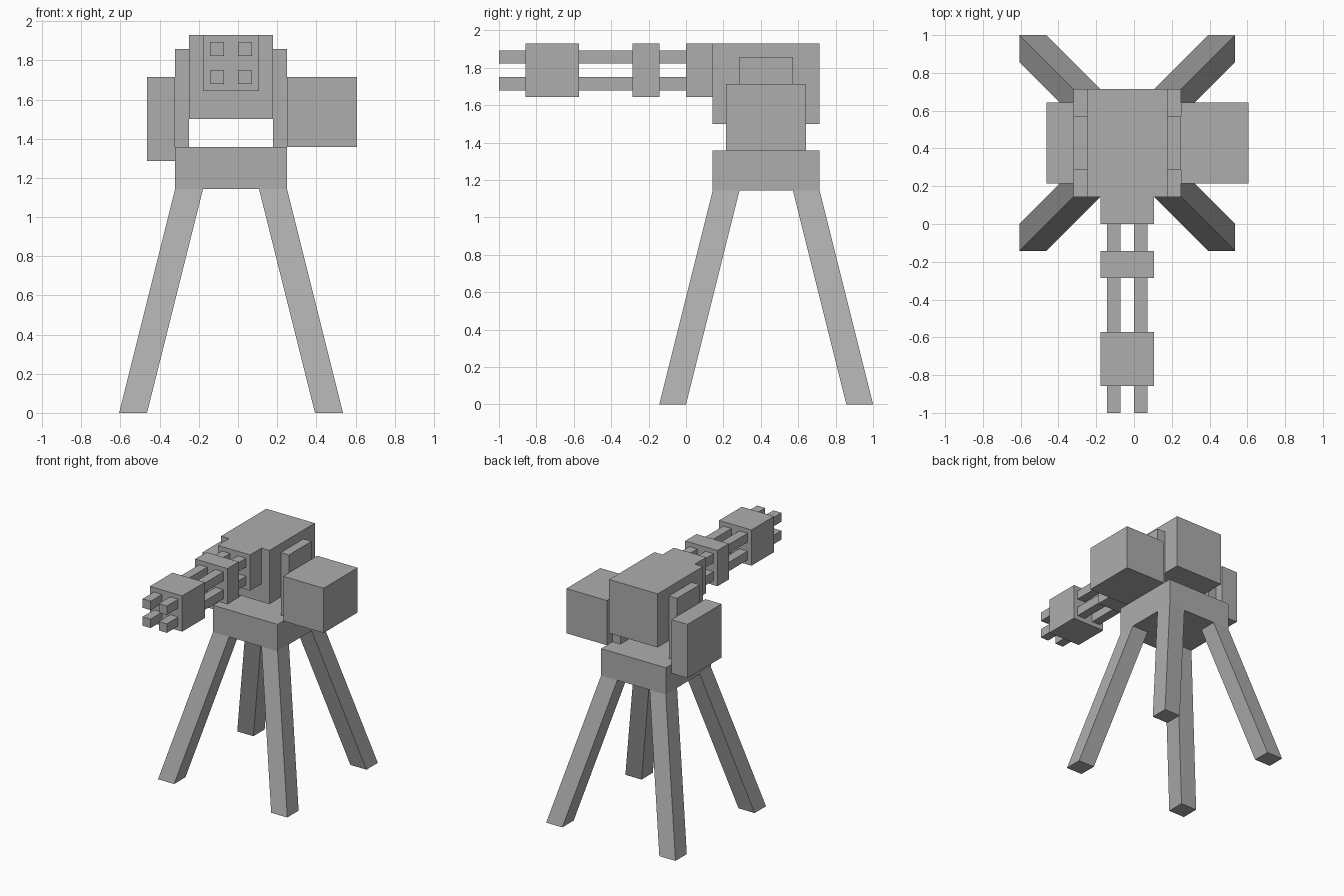
import bpy

if "Cube" in bpy.data.objects:
    bpy.data.objects.remove(bpy.data.objects["Cube"])

U = 1 / 14  # the model sits on a regular grid of this size

grey = bpy.data.materials.new("plain grey")
grey.diffuse_color = (0.42, 0.42, 0.42, 1)
grey.use_nodes = True
grey.node_tree.nodes["Principled BSDF"].inputs["Base Color"].default_value = grey.diffuse_color


def prism(name, bottom, top, z0, z1):
    """Box whose bottom and top rectangles (x0, x1, y0, y1) may differ, in grid units."""
    verts = []
    for (x0, x1, y0, y1), z in ((bottom, z0), (top, z1)):
        verts += [(x * U, y * U, z * U) for x, y in ((x0, y0), (x1, y0), (x1, y1), (x0, y1))]
    faces = [(3, 2, 1, 0), (4, 5, 6, 7)]
    faces += [(i, (i + 1) % 4, (i + 1) % 4 + 4, i + 4) for i in range(4)]
    mesh = bpy.data.meshes.new(name)
    mesh.from_pydata(verts, [], faces)
    mesh.materials.append(grey)
    obj = bpy.data.objects.new(name, mesh)
    bpy.context.collection.objects.link(obj)
    return obj


def box(name, x0, x1, y0, y1, z0, z1):
    return prism(name, (x0, x1, y0, y1), (x0, x1, y0, y1), z0, z1)


# Four splayed legs under the corners of the base
for side, x, dx in (("left", -4.5, -4), ("right", 1.5, 4)):
    for end, y, dy in (("front", 2, -4), ("back", 8, 4)):
        prism(f"{end}_{side}_leg",
              (x + dx, x + dx + 2, y + dy, y + dy + 2),
              (x, x + 2, y, y + 2), 0, 16)

# Base platform
box("base", -4.5, 3.5, 2, 10, 16, 19)

# Side brackets carrying the gun body above the base
box("left_bracket", -4.5, -3.5, 4, 8, 19, 26)
box("right_bracket", 2.5, 3.5, 4, 8, 19, 26)

# Gun body and its front block
box("gun_body", -3.5, 2.5, 2, 10, 21, 27)
box("front_block", -2.5, 1.5, 0, 2, 23, 27)

# Ammunition box and side panel
box("ammo_box", 3.5, 8.5, 3, 9, 19, 24)
box("side_panel", -6.5, -4.5, 3, 9, 18, 24)

# Four barrels with a collar and a muzzle block
for i, x in enumerate((-2, 0)):
    for j, z in enumerate((23.5, 25.5)):
        box(f"barrel_{i * 2 + j + 1}", x, x + 1, -14, 0, z, z + 1)
box("barrel_collar", -2.5, 1.5, -4, -2, 23, 27)
box("muzzle_block", -2.5, 1.5, -12, -8, 23, 27)
